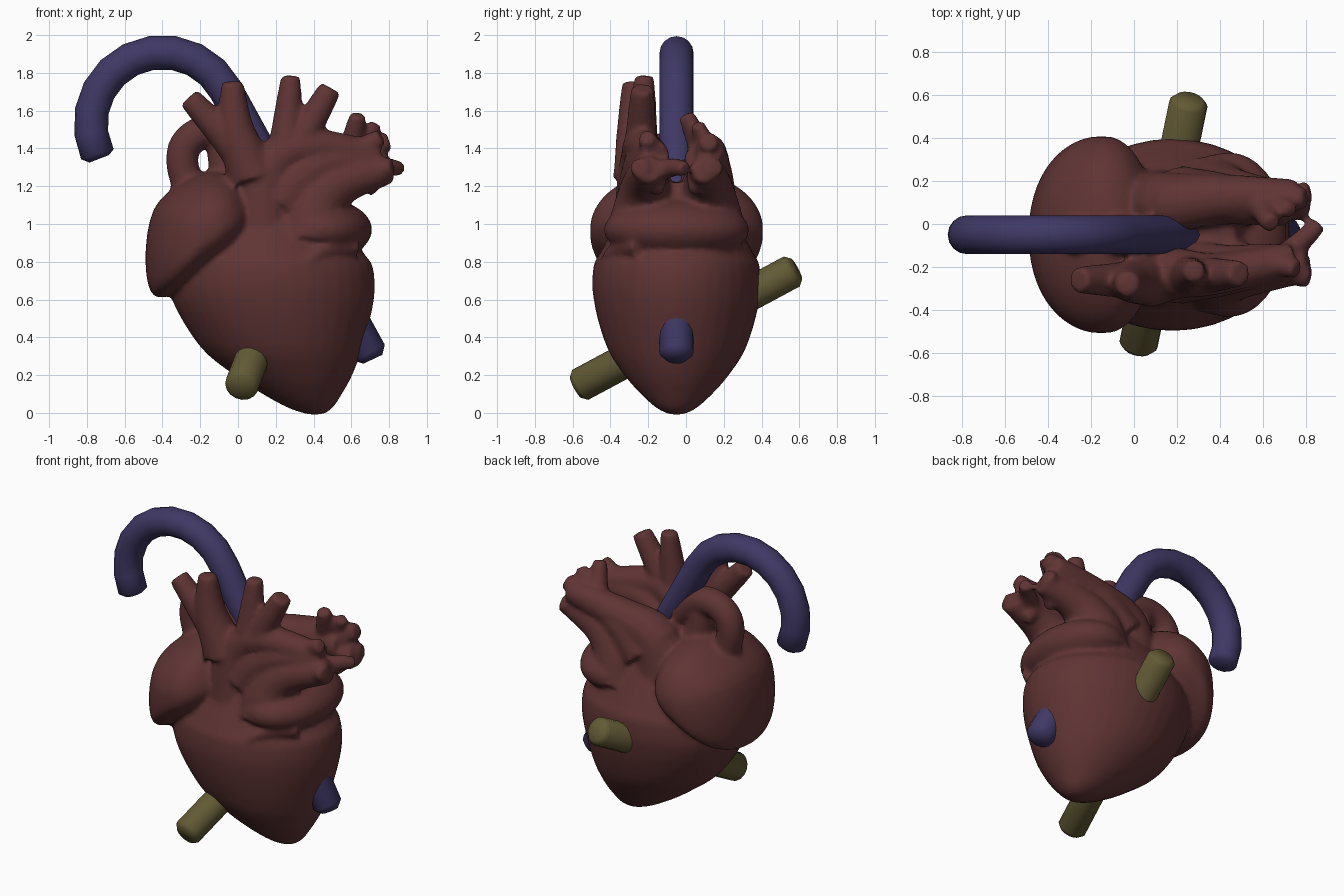
import bpy, bmesh, math
from mathutils import Vector

if "Cube" in bpy.data.objects:
    bpy.data.objects.remove(bpy.data.objects["Cube"])

MID = -0.05  # front/back symmetry plane of the heart


def material(name, rgb):
    m = bpy.data.materials.new(name)
    m.diffuse_color = (*rgb, 1)
    m.use_nodes = True
    m.node_tree.nodes["Principled BSDF"].inputs["Base Color"].default_value = m.diffuse_color
    return m


def spline(pts, n, closed=False):
    """Catmull-Rom through tuples of any size."""
    out, c = [], len(pts)
    get = (lambda i: pts[i % c]) if closed else (lambda i: pts[max(0, min(c - 1, i))])
    for i in range(c if closed else c - 1):
        for k in range(n):
            t = k / n
            out.append(tuple(0.5 * (2 * b + (d - a) * t + (2 * a - 5 * b + 4 * d - e) * t * t
                                    + (3 * b - a - 3 * d + e) * t ** 3)
                             for a, b, d, e in zip(get(i - 1), get(i), get(i + 1), get(i + 2))))
    return out if closed else out + [tuple(pts[-1])]


def loft(bm, rings):
    """Closed skin over a list of point rings."""
    rows = [[bm.verts.new(p) for p in r] for r in rings]
    n = len(rows[0])
    for a, b in zip(rows, rows[1:]):
        for i in range(n):
            bm.faces.new((a[i], a[(i + 1) % n], b[(i + 1) % n], b[i]))
    bm.faces.new(rows[0][::-1])
    bm.faces.new(rows[-1])


def ellipse(cx, cy, z, rx, ry, n=36):
    return [(cx + rx * math.cos(2 * math.pi * k / n), cy + ry * math.sin(2 * math.pi * k / n), z)
            for k in range(n)]


def tube(bm, P, radii, sides=16):
    """Round tube along points with one radius each."""
    P, rings = [Vector(p) for p in P], []
    for i, p in enumerate(P):
        t = (P[min(i + 1, len(P) - 1)] - P[max(i - 1, 0)]).normalized()
        ref = Vector((0, 1, 0)) if abs(t.y) < 0.8 else Vector((1, 0, 0))
        u = (ref - t * ref.dot(t)).normalized()
        v = t.cross(u)
        rings.append([p + radii[i] * (u * math.cos(a) + v * math.sin(a))
                      for a in (2 * math.pi * k / sides for k in range(sides))])
    loft(bm, rings)


def vessel(r0, r1, *pts):
    """Smooth heart vessel whose radius runs from r0 to r1."""
    P = spline(pts, 5)
    tube(heart, P, [r0 + (r1 - r0) * i / (len(P) - 1) for i in range(len(P))])


def finish(bm, name, mat):
    bmesh.ops.recalc_face_normals(bm, faces=bm.faces)
    me = bpy.data.meshes.new(name)
    bm.to_mesh(me)
    bm.free()
    ob = bpy.data.objects.new(name, me)
    bpy.context.collection.objects.link(ob)
    me.materials.append(mat)
    bpy.context.view_layer.objects.active = ob
    ob.select_set(True)
    bpy.ops.object.shade_smooth_by_angle(angle=math.radians(65))
    ob.select_set(False)
    return ob


heart = bmesh.new()

# ventricles: z, x min, x max
secs = [(-.008, .37, .45), (.025, .27, .5), (.1, .13, .55), (.2, -.02, .605), (.35, -.2, .66),
        (.6, -.35, .72), (.77, -.36, .715), (.84, -.33, .67), (.95, -.25, .6), (1.22, 0, .47)]
loft(heart, [ellipse((a + b) / 2, MID, z, (b - a) / 2, (b - a) / 2 * (.82 + .16 * max(0, .6 - z)))
             for z, a, b in spline(secs, 4)])

# right atrium: rounded profile domed towards front and back
prof = spline([(-.43, .61), (-.49, .8), (-.445, 1.08), (-.28, 1.23), (-.12, 1.28),
               (.02, 1.22), (.1, 1.04), (.0, .85), (-.2, .71)], 4, True)
rings = []
for k in range(1, 24):
    t = -math.cos(math.pi * k / 24)
    s = (1 - abs(t) ** 2.15) ** (1 / 2.1)
    rings.append([(-.14 + (x + .14) * s, MID + .46 * t, .96 + (z - .96) * s) for x, z in prof])
loft(heart, rings)

# left atrium
loft(heart, [ellipse(.44, MID, .97 - .165 * math.cos(a), .27 * math.sin(a), .385 * math.sin(a))
             for a in (math.pi * k / 20 for k in range(1, 20))])

# pulmonary trunks and their small twigs, mirrored front to back
for s in (-1, 1):
    y = MID + .165 * s
    vessel(.22, .07, (.4, y, .93), (.42, y, 1.1), (.55, y, 1.22), (.81, y - .02 * s, 1.29))
    vessel(.05, .033, (.66, MID + .1 * s, 1.24), (.73, MID + .1 * s, 1.17))
    vessel(.06, .05, (.68, y, 1.28), (.82, MID + .2 * s, 1.3))
    # webbing that closes the gap between trunk and upper lobe
    vessel(.16, .08, (.22, y, 1.12), (.42, y, 1.3), (.72, MID + .12 * s, 1.34))
vessel(.06, .038, (.7, -.15, 1.28), (.8, -.06, 1.3), (.86, .0, 1.29))

# aortic arch and the lobe behind it
vessel(.16, .075, (.14, -.23, .95), (.14, -.23, 1.2), (.22, -.23, 1.35), (.4, -.23, 1.41), (.74, -.16, 1.36))
vessel(.19, .075, (.12, .07, 1.0), (.16, .09, 1.22), (.4, .12, 1.32), (.76, .13, 1.4))
vessel(.06, .045, (.65, -.18, 1.4), (.76, -.21, 1.46))
vessel(.07, .042, (.6, .08, 1.4), (.635, .0, 1.58))
vessel(.07, .05, (.68, .12, 1.4), (.8, .12, 1.44))
vessel(.06, .035, (.66, .1, 1.42), (.73, .06, 1.53))

# upper branches
vessel(.11, .06, (.08, -.25, 1.28), (-.06, -.26, 1.45), (-.26, -.26, 1.67))
vessel(.14, .055, (.08, -.25, 1.25), (-.01, -.27, 1.5), (-.03, -.28, 1.755))
vessel(.1, .05, (.25, -.24, 1.38), (.28, -.22, 1.785))
vessel(.09, .06, (.32, -.24, 1.42), (.49, -.23, 1.72))

# looping vein and the stem it returns to
vessel(.09, .085, (.08, MID, 1.36), (-.05, MID, 1.47), (-.17, MID, 1.49), (-.27, MID, 1.43),
       (-.295, MID, 1.32), (-.25, MID, 1.15))
vessel(.1, .08, (.05, MID, 1.15), (-.06, MID, 1.28), (-.08, MID, 1.45))

# fold below the left atrium
vessel(.05, .02, (.62, -.25, .88), (.46, -.37, .86), (.37, -.425, .8), (.31, -.45, .7))

# fuse all heart parts into one soft surface
ob = finish(heart, "heart", material("heart_red", (.115, .034, .034)))
rm = ob.modifiers.new("fuse", 'REMESH')
rm.mode = 'VOXEL'
rm.voxel_size = 0.016
rm.use_smooth_shade = True
sm = ob.modifiers.new("soften", 'SMOOTH')
sm.factor = 0.5
sm.iterations = 6

# curved tube passing through the heart: an arc, then a straight run
arc = [math.radians(205 - 17.7 * k) for k in range(11)]
path = [(-.4 + .38 * math.cos(a), MID, 1.53 + .38 * math.sin(a)) for a in arc]
path = [(-.735, MID, 1.345)] + path + [(.698, MID, .318), (.714, MID, .284)]
bm = bmesh.new()
tube(bm, path, [.055] + [.09] * (len(path) - 2) + [.055])
finish(bm, "curved_tube", material("tube_purple", (.05, .04, .13)))

# straight rod from front to back
a, b = Vector((.016, -.583, .136)), Vector((.258, .583, .761))
bm = bmesh.new()
tube(bm, [a.lerp(b, t) for t in (0, .02, .98, 1)], [.065, .09, .09, .065])
finish(bm, "straight_rod", material("rod_olive", (.125, .105, .036)))
